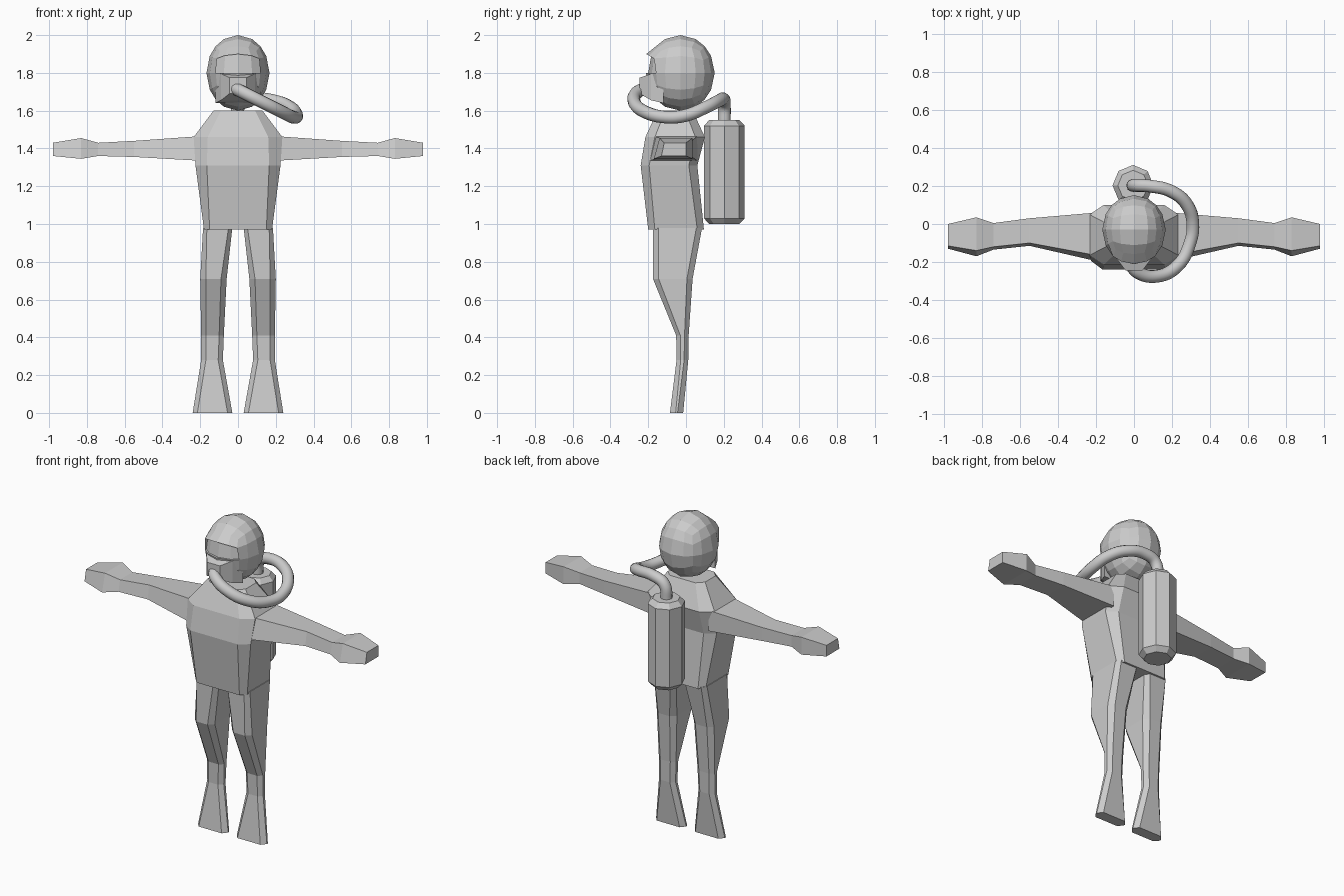
import bpy, bmesh, math
from mathutils import Vector

if "Cube" in bpy.data.objects:
    bpy.data.objects.remove(bpy.data.objects["Cube"])

grey = bpy.data.materials.new("light grey")
grey.diffuse_color = (0.6, 0.6, 0.6, 1)
grey.use_nodes = True
grey.node_tree.nodes["Principled BSDF"].inputs["Base Color"].default_value = grey.diffuse_color


def finish(name, bm):
    bmesh.ops.recalc_face_normals(bm, faces=bm.faces)
    me = bpy.data.meshes.new(name)
    bm.to_mesh(me)
    bm.free()
    me.materials.append(grey)
    ob = bpy.data.objects.new(name, me)
    bpy.context.collection.objects.link(ob)
    return ob


def loft(name, rings, side=1):
    """Skin a list of point rings and cap both ends; side=-1 mirrors in x."""
    bm = bmesh.new()
    loops = [[bm.verts.new((x * side, y, z)) for x, y, z in r] for r in rings]
    n = len(loops[0])
    for a, b in zip(loops, loops[1:]):
        for i in range(n):
            j = (i + 1) % n
            bm.faces.new((a[i], a[j], b[j], b[i]))
    bm.faces.new(loops[0])
    bm.faces.new(loops[-1])
    return finish(name, bm)


def octagon(z, x0, x1, y0, y1, cx, cy):
    """Rectangle with cut corners at height z."""
    return [(x0 + cx, y0, z), (x1 - cx, y0, z), (x1, y0 + cy, z), (x1, y1 - cy, z),
            (x1 - cx, y1, z), (x0 + cx, y1, z), (x0, y1 - cy, z), (x0, y0 + cy, z)]


# Torso: z, half width, front, back, corner cuts
torso = [(0.97, 0.18, -0.20, 0.095, 0.03, 0.035), (1.31, 0.225, -0.24, 0.06, 0.06, 0.045),
         (1.46, 0.235, -0.215, 0.10, 0.075, 0.05), (1.6, 0.13, -0.15, 0.035, 0.04, 0.04)]
loft("torso", [octagon(z, -h, h, a, b, cx, cy) for z, h, a, b, cx, cy in torso])

# Legs with flared fins: z, inner x, outer x, front, back, corner cuts
leg = [(0.0, 0.03, 0.24, -0.085, -0.015, 0.025, 0.03), (0.28, 0.08, 0.195, -0.05, 0.012, 0.025, 0.022),
       (0.41, 0.075, 0.195, -0.052, 0.014, 0.025, 0.022), (0.71, 0.06, 0.2, -0.175, 0.035, 0.03, 0.03),
       (0.98, 0.03, 0.185, -0.175, 0.085, 0.02, 0.03)]
# Arms with hands: x, low z, high z, lower front, upper front, back
arm = [(0.2, 1.335, 1.465, -0.195, -0.165, 0.06), (0.55, 1.355, 1.44, -0.115, -0.1, 0.03),
       (0.74, 1.36, 1.43, -0.135, -0.12, 0.005), (0.83, 1.345, 1.455, -0.17, -0.14, 0.035),
       (0.98, 1.36, 1.43, -0.13, -0.115, 0.0)]
for side, tag in ((1, "left"), (-1, "right")):
    loft(tag + "_leg", [octagon(*r) for r in leg], side)
    loft(tag + "_arm", [[(x, f0, z0), (x, f1, z1), (x, b, z1), (x, b, z0)]
                        for x, z0, z1, f0, f1, b in arm], side)

# Helmet: rounded cube with a sunken visor under a brow
bm = bmesh.new()
bmesh.ops.create_cube(bm, size=2)
bmesh.ops.subdivide_edges(bm, edges=bm.edges[:], cuts=3, use_grid_fill=True)
visor = [f for f in bm.faces if f.normal.y < -0.9 and 0 < f.calc_center_median().z < 0.5]
brow = [v for v in bm.verts if v.co.y < -0.99 and abs(v.co.z - 0.5) < 0.01]
for v in bm.verts:
    d = v.co.normalized()
    v.co = Vector((d.x * 0.167, d.y * 0.182 - 0.03, d.z * 0.2 + 1.8))
for v in brow:
    v.co += Vector((0, -0.018, 0.01))
geo = bmesh.ops.extrude_face_region(bm, geom=visor)["geom"]
bmesh.ops.delete(bm, geom=visor, context='FACES_ONLY')
for v in geo:
    if isinstance(v, bmesh.types.BMVert):
        v.co.y += 0.028 if v.co.z > 1.85 else 0.012
finish("helmet", bm)

# Breathing mask tapering forward from the helmet
mask = [(-0.12, 0.12, 1.64, 1.80), (-0.185, 0.09, 1.655, 1.795), (-0.245, 0.045, 1.69, 1.775)]
loft("mask", [[(-h, y, a), (h, y, a), (h, y, b), (-h, y, b)] for y, h, a, b in mask])

# Air tank with chamfered ends
tank = [(1.0, 0.08), (1.03, 0.108), (1.52, 0.108), (1.55, 0.08)]
loft("air_tank", [[(r * math.cos(i * math.pi / 4) - 0.005, r * math.sin(i * math.pi / 4) + 0.203, z)
                   for i in range(8)] for z, r in tank])

# Hose from the mask round the left shoulder to the tank
path = [(-0.02, -0.21, 1.72), (0.02, -0.255, 1.70), (0.12, -0.275, 1.65), (0.23, -0.22, 1.595),
        (0.295, -0.10, 1.565), (0.31, 0.0, 1.575), (0.28, 0.10, 1.615), (0.2, 0.17, 1.65),
        (0.08, 0.2, 1.66), (0.01, 0.203, 1.63), (-0.008, 0.203, 1.53)]
cu = bpy.data.curves.new("hose", 'CURVE')
cu.dimensions = '3D'
cu.bevel_depth = 0.034
cu.bevel_resolution = 4
cu.use_fill_caps = True
sp = cu.splines.new('BEZIER')
sp.resolution_u = 6
sp.bezier_points.add(len(path) - 1)
for p, co in zip(sp.bezier_points, path):
    p.co = co
    p.handle_left_type = p.handle_right_type = 'AUTO'
cu.materials.append(grey)
hose = bpy.data.objects.new("hose", cu)
bpy.context.collection.objects.link(hose)
bpy.context.view_layer.objects.active = hose
hose.select_set(True)
bpy.ops.object.convert(target='MESH')
bpy.ops.object.shade_smooth_by_angle(angle=math.radians(50))
